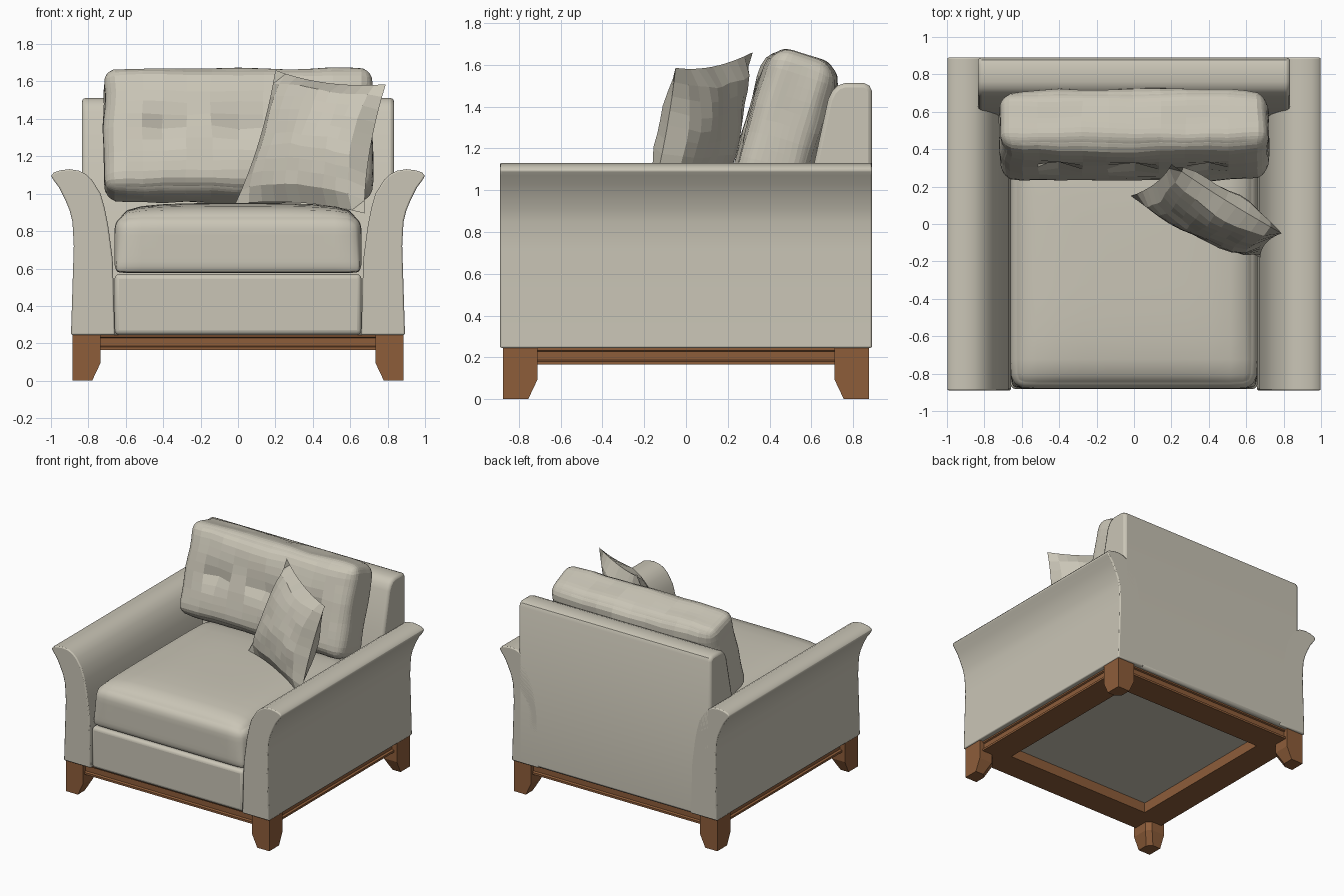
import bpy, bmesh, math
from mathutils import Vector, Matrix, noise

if "Cube" in bpy.data.objects:
    bpy.data.objects.remove(bpy.data.objects["Cube"])

def material(name, rgb):
    m = bpy.data.materials.new(name)
    m.diffuse_color = (*rgb, 1)
    m.use_nodes = True
    m.node_tree.nodes["Principled BSDF"].inputs["Base Color"].default_value = m.diffuse_color
    return m

FABRIC = material("fabric", (0.59, 0.56, 0.47))
WOOD = material("wood", (0.27, 0.11, 0.042))

def finish(name, bm, mat, bevel=0, smooth=None, segments=2):
    bmesh.ops.recalc_face_normals(bm, faces=bm.faces[:])
    me = bpy.data.meshes.new(name)
    bm.to_mesh(me)
    bm.free()
    ob = bpy.data.objects.new(name, me)
    bpy.context.collection.objects.link(ob)
    me.materials.append(mat)
    if bevel:
        mod = ob.modifiers.new("bevel", 'BEVEL')
        mod.width, mod.segments, mod.angle_limit = bevel, segments, math.radians(40)
    if smooth:
        bpy.ops.object.select_all(action='DESELECT')
        bpy.context.view_layer.objects.active = ob
        ob.select_set(True)
        bpy.ops.object.shade_smooth_by_angle(angle=math.radians(smooth))
    return ob

def extrude(name, profile, place, lo, hi, mat, **kw):
    """Prism: place(a, b, t) maps a profile point at depth t to 3D."""
    bm = bmesh.new()
    f = bm.faces.new([bm.verts.new(place(a, b, lo)) for a, b in profile])
    res = bmesh.ops.extrude_face_region(bm, geom=[f])
    step = Vector(place(0, 0, hi)) - Vector(place(0, 0, lo))
    bmesh.ops.translate(bm, vec=step,
                        verts=[v for v in res["geom"] if isinstance(v, bmesh.types.BMVert)])
    return finish(name, bm, mat, **kw)

def box(name, lo, hi, mat, **kw):
    pts = [(lo[0], lo[1]), (hi[0], lo[1]), (hi[0], hi[1]), (lo[0], hi[1])]
    return extrude(name, pts, lambda a, b, t: (a, b, t), lo[2], hi[2], mat, **kw)

def cushion(name, half, radius, centre, lean, cuts, shape, smooth=None):
    """Rounded box with denser edges; shape(p, q) adjusts each point."""
    bm = bmesh.new()
    bmesh.ops.create_cube(bm, size=2)
    bmesh.ops.subdivide_edges(bm, edges=bm.edges[:], cuts=cuts, use_grid_fill=True)
    half = Vector(half)
    turn = Matrix.Translation(centre) @ Matrix.Rotation(lean, 4, 'X')
    for v in bm.verts:
        p = Vector([math.sin(c * math.pi / 2) for c in v.co])
        r = radius(p)
        q = Vector([a * b for a, b in zip(p, half)])
        core = Vector([max(r - h, min(h - r, c)) for c, h in zip(q, half)])
        d = q - core
        if d.length > 1e-6:
            q = core + d.normalized() * r
        v.co = turn @ shape(p, q)
    return finish(name, bm, FABRIC, smooth=smooth)

# Flared arms
ARM = [(.658, .245), (.67, .65), (.695, .835), (.712, .92), (.735, 1.0), (.78, 1.073),
       (.815, 1.105), (.85, 1.123), (.90, 1.131), (.95, 1.125), (.985, 1.113), (1.0, 1.095),
       (.985, 1.07), (.955, 1.03), (.925, .97), (.90, .91), (.885, .85), (.878, .72), (.893, .245)]
for side, s in (("left", -1), ("right", 1)):
    extrude(side + "_arm", ARM, lambda a, b, t: (s * a, t, b), -.89, .89, FABRIC,
            bevel=.008, smooth=35)

# Leaning back frame
BACK = [(.89, .245), (.89, 1.475), (.878, 1.5), (.852, 1.512), (.76, 1.512), (.725, 1.50),
        (.70, 1.475), (.68, 1.434), (.615, 1.137), (.50, .58), (.50, .245)]
extrude("back_frame", BACK, lambda a, b, t: (t, a, b), .9 - .065 - 1.67, .835, FABRIC,
        bevel=.02, smooth=35)

# Seat base
box("seat_base", (-.66, -.882, .245), (.66, .88, .57), FABRIC, bevel=.025, smooth=40, segments=3)

# Seat cushion, crowned on top
def seat_shape(p, q):
    if p.z > 0:
        q.z += .045 * p.z * (1 - p.x ** 4) * (1 - p.y ** 4)
    return q
cushion("seat_cushion", (.66, .715, .165), lambda p: .075 + .035 * p.z,
        (0, -.165, .74), 0, 13, seat_shape, smooth=30)

# Back cushion with three tufts
def back_shape(p, q):
    puff = (1 - p.x ** 4) * (1 - p.z ** 4)
    q.y += .03 * p.y * puff
    if p.y < -.9:
        for cx in (-.403, 0, .403):
            q.y += .05 * math.exp(-((q.x - cx) ** 2 + q.z ** 2) / .004)
    return q + .014 * noise.noise_vector(q * 5)
cushion("back_cushion", (.72, .16, .35), lambda p: .09,
        (0, .475, 1.31), math.radians(-16), 15, back_shape)

# Throw pillow: two bulged sheets spanned between four corners
TL, TR = Vector((.20, .32, 1.66)), Vector((.79, -.05, 1.585))
BL, BR = Vector((-.015, .15, .945)), Vector((.675, -.18, .895))
normal = (TR - TL).cross(TL - BL).normalized()
bm = bmesh.new()
for s in (-1, 1):
    new = bmesh.ops.create_grid(bm, x_segments=10, y_segments=10, size=1)["verts"]
    for v in new:
        u, w = v.co.x, v.co.y
        fat = max(0, (1 - u * u) * (1 - w * w)) ** .5
        a = (u * (1 - .08 * (1 - w * w)) + 1) / 2
        b = (w * (1 - .09 * (1 - u * u)) + 1) / 2
        p = BL.lerp(BR, a).lerp(TL.lerp(TR, a), b)
        v.co = p + normal * s * .135 * fat + .03 * fat * noise.noise_vector(p * 6 + normal * s)
bmesh.ops.remove_doubles(bm, verts=bm.verts[:], dist=1e-4)
finish("throw_pillow", bm, FABRIC)

# Moulded wooden rail running round under the base
RAIL = [(.855, .245), (.855, .233), (.843, .228), (.843, .187), (.858, .181), (.858, .165),
        (.64, .165), (.64, .245)]
bm = bmesh.new()
rings = [[bm.verts.new((sx * r, sy * r, z)) for r, z in RAIL]
         for sx, sy in ((-1, -1), (1, -1), (1, 1), (-1, 1))]
n = len(RAIL)
for i in range(4):
    A, B = rings[i], rings[(i + 1) % 4]
    for j in range(n):
        k = (j + 1) % n
        bm.faces.new((A[j], A[k], B[k], B[j]))
finish("base_rail", bm, WOOD)

# Legs: straight block tapering on the inner sides near the floor
for fy, front in ((-1, "front"), (1, "back")):
    for fx, side in ((-1, "left"), (1, "right")):
        bm = bmesh.new()
        loops = []
        for inx, iny, z in ((.735, .71, .247), (.735, .71, .095), (.78, .755, 0)):
            c = .035   # chamfered inner corner
            pts = [(.885, .875), (inx, .875), (inx, iny + c), (inx + c, iny), (.885, iny)]
            loops.append([bm.verts.new((fx * x, fy * y, z)) for x, y in pts])
        for A, B in zip(loops, loops[1:]):
            for j in range(5):
                k = (j + 1) % 5
                bm.faces.new((A[j], A[k], B[k], B[j]))
        bm.faces.new(loops[0])
        bm.faces.new(loops[-1])
        finish(f"{front}_{side}_leg", bm, WOOD)
